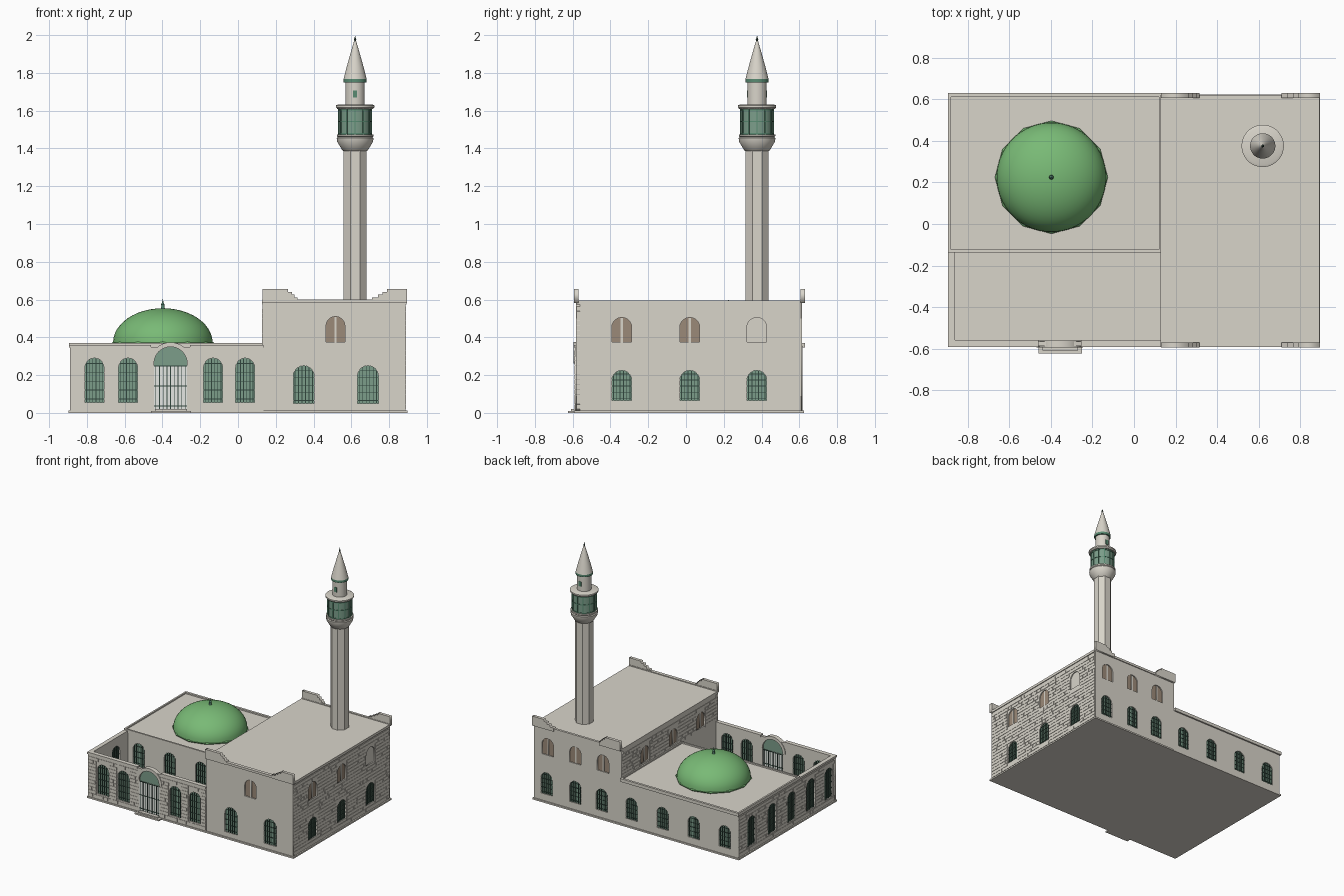
import bpy, bmesh, math, random
from mathutils import Matrix, Vector

random.seed(4)
if "Cube" in bpy.data.objects:
    bpy.data.objects.remove(bpy.data.objects["Cube"])


def material(name, *rgb):
    m = bpy.data.materials.new(name)
    m.use_nodes = True
    m.diffuse_color = (*rgb, 1)
    bsdf = m.node_tree.nodes["Principled BSDF"]
    bsdf.inputs["Base Color"].default_value = (*rgb, 1)
    bsdf.inputs["Roughness"].default_value = 0.8
    return m


STONE = material("pale stone", 0.69, 0.66, 0.59)
DOME = material("dome green", 0.19, 0.49, 0.18)
GLASS = material("green glass", 0.2, 0.34, 0.255)
TRIM = material("green trim", 0.1, 0.26, 0.17)
IRON = material("dark iron", 0.03, 0.06, 0.045)
SHUTTER = material("brown shutter", 0.33, 0.255, 0.19)
WHITE = material("white door", 0.85, 0.87, 0.84)

# Each facade side: horizontal direction and outward normal
SIDES = {"front": ((1, 0, 0), (0, -1, 0)), "right": ((0, 1, 0), (1, 0, 0)),
         "back": ((-1, 0, 0), (0, 1, 0)), "left": ((0, -1, 0), (-1, 0, 0))}


def frame(side, offset):
    u, n = (Vector(v) for v in SIDES[side])
    m = Matrix((u, (0, 0, 1), n)).transposed().to_4x4()
    m.translation = n * offset
    return m


def finish(name, bm, mat, smooth=None):
    bmesh.ops.recalc_face_normals(bm, faces=bm.faces)
    me = bpy.data.meshes.new(name)
    bm.to_mesh(me)
    bm.free()
    me.materials.append(mat)
    ob = bpy.data.objects.new(name, me)
    bpy.context.collection.objects.link(ob)
    if smooth:
        bpy.ops.object.select_all(action='DESELECT')
        ob.select_set(True)
        bpy.context.view_layer.objects.active = ob
        bpy.ops.object.shade_smooth_by_angle(angle=math.radians(smooth))


def add_box(bm, lo, hi, matrix=Matrix()):
    lo, hi = Vector(lo), Vector(hi)
    m = Matrix.Translation((lo + hi) / 2) @ Matrix.Diagonal((*(hi - lo), 1))
    bmesh.ops.create_cube(bm, size=1, matrix=matrix @ m)


def box(name, lo, hi):
    bm = bmesh.new()
    add_box(bm, lo, hi)
    finish(name, bm, STONE)


def panel(name, loops, matrix, depth, thick, mat):
    """Flat plate from an outline and holes, its outer face at the given depth."""
    cu = bpy.data.curves.new(name, 'CURVE')
    cu.dimensions, cu.fill_mode, cu.extrude = '2D', 'BOTH', thick / 2
    for pts in loops:
        sp = cu.splines.new('POLY')
        sp.points.add(len(pts) - 1)
        for p, (x, y) in zip(sp.points, pts):
            p.co = (x, y, 0, 1)
        sp.use_cyclic_u = True
    tmp = bpy.data.objects.new(name, cu)
    bm = bmesh.new()
    bm.from_mesh(tmp.to_mesh())
    bpy.data.objects.remove(tmp)
    bmesh.ops.remove_doubles(bm, verts=bm.verts, dist=1e-5)
    bm.transform(matrix @ Matrix.Translation((0, 0, depth - thick / 2)))
    finish(name, bm, mat)


def rect(a, b, c, d):
    return [(a, c), (b, c), (b, d), (a, d)]


def half_circle(u, z, r, n=12):
    return [(u + r * math.cos(math.pi * i / n), z + r * math.sin(math.pi * i / n)) for i in range(n + 1)]


def arch(u, z0, z1, w):
    return [(u - w / 2, z0), (u + w / 2, z0)] + half_circle(u, z1 - w / 2, w / 2)


def grille(bm, m, u, z0, z1, w, cols, rows):
    """Bars that show on both faces of the pane."""
    r, t = w / 2, 0.002
    for i in range(cols):
        x = -r + w * (i + 0.5) / cols
        add_box(bm, (u + x - t, z0, -0.02), (u + x + t, z1 - r + math.sqrt(r * r - x * x), -0.003), m)
    for i in range(rows):
        z = z0 + (z1 - z0) * (i + 0.4) / rows
        h = math.sqrt(max(r * r - max(z - z1 + r, 0) ** 2, 0))
        add_box(bm, (u - h, z - t, -0.019), (u + h, z + t, -0.004), m)


def masonry(name, m, a, b, z0, z1, wins):
    """Courses of slightly raised blocks that leave the openings free."""
    bm, h = bmesh.new(), 0.026
    for k in range(int((z1 - z0) / h)):
        z, x = z0 + k * h, a
        gaps = sorted((u - w / 2 - 0.005, u + w / 2 + 0.005) for u, c, d, w, _ in wins if c < z + h and d > z)
        for g0, g1 in gaps + [(b, b)]:
            while x < g0 - 0.006:
                end = min(x + random.uniform(0.03, 0.09), g0)
                add_box(bm, (x, z, -0.002), (end - 0.002, z + h - 0.002, 0.003), m)
                x = end
            x = g1
    finish(name, bm, STONE)


def facade(name, side, offset, a, b, z1, wins, stone=False, stone_z=0.02):
    m, s = frame(side, offset), -1 if side in ("back", "left") else 1
    a, b = sorted((a * s, b * s))
    wins = [(u * s, *rest) for u, *rest in wins]
    panel(name, [rect(a, b, 0, z1)] + [arch(*w[:4]) for w in wins], m, 0, 0.022, STONE)
    if stone:
        masonry(name + "_masonry", m, a, b, stone_z, z1 - 0.015, wins)
    bars = bmesh.new()
    for u, c, d, w, kind in wins:
        fill = {"glass": GLASS, "door": GLASS, "shutter": SHUTTER, "blind": STONE}[kind]
        panel(name + "_pane", [arch(u, c, d, w)], m, -0.008, 0.006, fill)
        if kind == "glass":
            grille(bars, m, u, c, d, w, 6, 5)
        elif kind == "shutter":
            panel(name + "_mullion", [rect(u - 0.006, u + 0.006, c, d - 0.003)], m, -0.004, 0.004, STONE)
        elif kind == "door":
            panel("door_leaves", [rect(u - w / 2, u + w / 2, c, 0.25)], m, -0.005, 0.012, WHITE)
            for i in range(9):
                x = u - w / 2 + w * (i + 0.5) / 9
                add_box(bars, (x - 0.002, c, -0.02), (x + 0.002, 0.25, -0.002), m)
            for z in (0.035, 0.14, 0.245):
                add_box(bars, (u - w / 2, z, -0.02), (u + w / 2, z + 0.005, -0.002), m)
            ring = half_circle(u, d - w / 2, 0.112) + half_circle(u, d - w / 2, w / 2)[::-1]
            panel("door_arch", [ring], m, 0.007, 0.034, STONE)
    finish(name + "_bars", bars, IRON)


def row(us, z0, z1, w, kind="glass"):
    return [(u, z0, z1, w, kind) for u in us]


# Ground slab and entrance steps
box("ground_slab", (-0.897, -0.593, 0), (0.897, 0.625, 0.012))
box("lower_step", (-0.46, -0.625, 0), (-0.25, -0.58, 0.011))
box("upper_step", (-0.44, -0.61, 0), (-0.27, -0.575, 0.02))

# Courtyard walls
door = (-0.357, 0.02, 0.35, 0.176, "door")
facade("courtyard_front", "front", 0.588, -0.89, 0.135, 0.35,
       row((-0.76, -0.582, -0.132, 0.038), 0.055, 0.29, 0.1) + [door], True)
facade("courtyard_left", "left", 0.887, -0.57, -0.13, 0.35, row((-0.5, -0.28), 0.055, 0.29, 0.1), True)
box("courtyard_front_coping_left", (-0.895, -0.593, 0.345), (-0.46, -0.56, 0.36))
box("courtyard_front_coping_right", (-0.255, -0.593, 0.345), (0.135, -0.56, 0.36))
box("courtyard_left_coping", (-0.895, -0.57, 0.345), (-0.862, -0.13, 0.36))

# Low prayer hall
back_x = (-0.77, -0.5, -0.23, 0.04)
facade("low_hall_front", "front", 0.13, -0.87, 0.13, 0.355, row(back_x, 0.06, 0.28, 0.1))
facade("low_hall_left", "left", 0.887, -0.13, 0.615, 0.355, row((-0.04, 0.2, 0.455), 0.055, 0.28, 0.1), True)
facade("low_hall_back", "back", 0.618, -0.887, 0.13, 0.355, row(back_x, 0.065, 0.235, 0.1))
box("low_roof", (-0.885, -0.128, 0.335), (0.13, 0.615, 0.36))
for name, lo, hi in (("front", (-0.895, -0.137), (0.13, -0.124)), ("back", (-0.895, 0.612), (0.13, 0.63)),
                     ("left", (-0.895, -0.124), (-0.882, 0.612)), ("right", (0.12, -0.124), (0.13, 0.612))):
    box("low_roof_lip_" + name, (*lo, 0.345), (*hi, 0.37))

# Tall hall
side_y = (-0.34, 0.02, 0.375)
facade("tall_hall_front", "front", 0.583, 0.13, 0.887, 0.59,
       row((0.348, 0.688), 0.05, 0.25, 0.11) + row([0.516], 0.375, 0.51, 0.1, "shutter"))
facade("tall_hall_right", "right", 0.887, -0.58, 0.61, 0.59,
       row(side_y, 0.065, 0.225, 0.105) + row(side_y[:2], 0.375, 0.505, 0.105, "shutter")
       + row(side_y[2:], 0.375, 0.505, 0.105, "blind"), True)
facade("tall_hall_back", "back", 0.615, 0.13, 0.887, 0.59,
       row((0.3, 0.53, 0.78), 0.065, 0.235, 0.1) + row((0.29, 0.53, 0.77), 0.375, 0.505, 0.1, "shutter"))
facade("tall_hall_left", "left", -0.131, -0.58, 0.61, 0.59,
       row((-0.37, -0.03, 0.32), 0.385, 0.505, 0.1, "shutter"), True, 0.37)
box("tall_roof", (0.127, -0.58, 0.575), (0.893, 0.61, 0.595))
box("tall_roof_front_lip", (0.127, -0.592, 0.583), (0.893, -0.566, 0.601))
box("tall_roof_back_lip", (0.127, 0.604, 0.583), (0.893, 0.622, 0.601))

# Stepped corner parapets on the front and back of the tall hall
for side, offset, s in (("front", 0.594, 1), ("back", 0.63, -1)):
    for corner, outer, steps in (("left", 0.895, (0.79, 0.765, 0.74, 0.71)),
                                 ("right", 0.13, (0.265, 0.285, 0.3, 0.315))):
        pts, z = [(outer, 0.582), (outer, 0.656)], 0.656
        for x in steps:
            pts += [(x, z), (x, z - 0.015)]
            z -= 0.015
        pts.append((steps[-1], 0.582))
        panel(f"parapet_{side}_{corner}", [[(x * s, y) for x, y in pts]], frame(side, offset), 0, 0.024, STONE)


def lathe(name, profile, centre, mat, sides=32, smooth=35, turn=0.5):
    bm = bmesh.new()
    vs = [bm.verts.new((r, 0, z)) for r, z in profile]
    es = [bm.edges.new(p) for p in zip(vs, vs[1:])]
    bmesh.ops.spin(bm, geom=vs + es, cent=(0, 0, 0), axis=(0, 0, 1), angle=math.tau, steps=sides)
    bmesh.ops.remove_doubles(bm, verts=bm.verts, dist=1e-5)
    bm.transform(Matrix.Translation((*centre, 0)) @ Matrix.Rotation(math.tau * turn / sides, 4, 'Z'))
    finish(name, bm, mat, smooth)


# Dome with pointed skirt and finial
DC = (-0.398, 0.225)
quarter = [math.pi / 2 * i / 12 for i in range(13)]
lathe("dome", [(0.264 * math.cos(a), 0.372 + 0.182 * math.sin(a)) for a in quarter], DC, DOME, 48, 60)
lathe("dome_skirt", [(0.25, 0.355), (0.264, 0.358), (0.272, 0.37), (0.25, 0.388)], DC, DOME, 12, None, 0)
lathe("dome_finial", [(0, 0.545), (0.012, 0.55), (0.008, 0.565), (0.01, 0.573), (0.004, 0.585), (0, 0.605)],
      DC, TRIM, 12)

# Minaret
MC = (0.62, 0.376)
lathe("minaret_shaft", [(0.066, 0.59), (0.066, 1.4)], MC, STONE, 8, None)
lathe("minaret_corbel", [(0.06, 1.385), (0.068, 1.39), (0.095, 1.435), (0.098, 1.455), (0.092, 1.46),
                         (0.097, 1.465), (0.097, 1.475), (0, 1.475)], MC, STONE)
lathe("gallery_glass", [(0.085, 1.47), (0.085, 1.62)], MC, GLASS, 24)


def around(name, count, lo, hi, mat, start=0.0):
    bm = bmesh.new()
    for i in range(count):
        turn = Matrix.Rotation(start + math.tau * i / count, 4, 'Z')
        add_box(bm, lo, hi, Matrix.Translation((*MC, 0)) @ turn)
    finish(name, bm, mat)


around("gallery_posts", 12, (0.083, -0.003, 1.472), (0.09, 0.003, 1.615), TRIM)
for z in (1.475, 1.54, 1.6):
    lathe("gallery_rail", [(0.084, z), (0.088, z), (0.088, z + 0.006), (0.084, z + 0.006)], MC, TRIM, 24)
lathe("gallery_canopy", [(0, 1.61), (0.095, 1.61), (0.102, 1.618), (0.102, 1.628), (0.09, 1.633), (0, 1.633)],
      MC, STONE)
lathe("upper_shaft", [(0.052, 1.63), (0.052, 1.755)], MC, STONE, 16)
around("upper_shaft_windows", 2, (0.048, -0.011, 1.67), (0.054, 0.011, 1.708), TRIM, math.pi / 2)
lathe("spire_ring", [(0.05, 1.75), (0.061, 1.75), (0.061, 1.768), (0.05, 1.768)], MC, TRIM)
lathe("spire", [(0.05, 1.766), (0.061, 1.768), (0.044, 1.835), (0.02, 1.92), (0.005, 1.97), (0, 1.97)], MC, STONE)
lathe("spire_finial", [(0.003, 1.965), (0.007, 1.978), (0.003, 1.985), (0, 2)], MC, IRON, 10)
